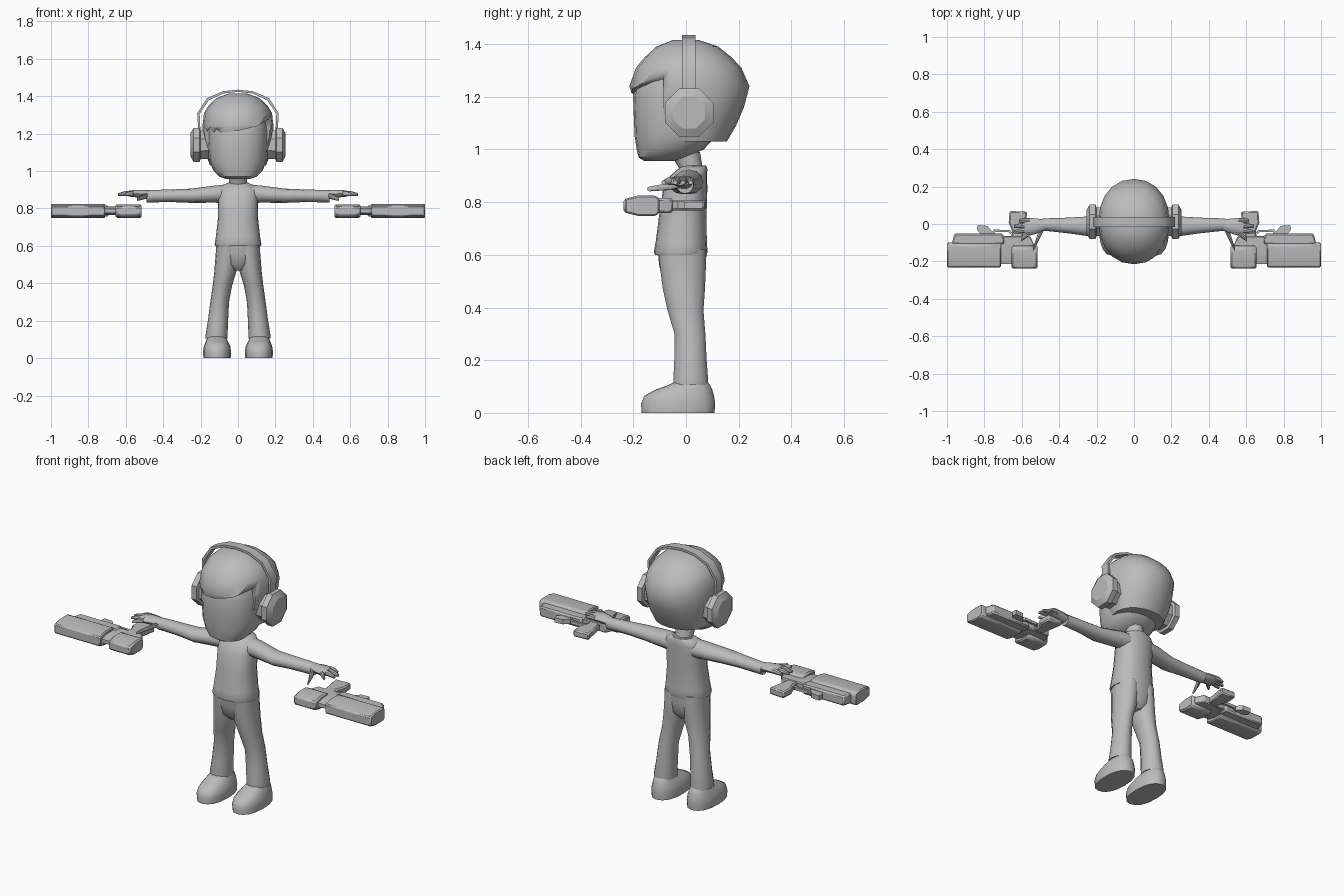
import bpy, bmesh, math
from mathutils import Vector

if "Cube" in bpy.data.objects:
    bpy.data.objects.remove(bpy.data.objects["Cube"])

grey = bpy.data.materials.new("plain grey")
grey.diffuse_color = (0.5, 0.5, 0.5, 1)
grey.use_nodes = True
grey.node_tree.nodes["Principled BSDF"].inputs["Base Color"].default_value = grey.diffuse_color


def finish(name, bm, angle=40, mirror=False, bevel=0):
    bmesh.ops.recalc_face_normals(bm, faces=bm.faces)
    me = bpy.data.meshes.new(name)
    bm.to_mesh(me)
    bm.free()
    ob = bpy.data.objects.new(name, me)
    bpy.context.collection.objects.link(ob)
    me.materials.append(grey)
    if bevel:
        b = ob.modifiers.new("bevel", 'BEVEL')
        b.width = bevel
        b.segments = 1
    if mirror:
        m = ob.modifiers.new("mirror", 'MIRROR')
        m.use_mirror_merge = False
    bpy.ops.object.select_all(action='DESELECT')
    ob.select_set(True)
    bpy.context.view_layer.objects.active = ob
    bpy.ops.object.shade_smooth_by_angle(angle=math.radians(angle))
    return ob


def loft(name, rings, axis='z', n=16, power=2.0, turn=0.0, **kw):
    """Capped skin over rings of (centre, radius_u, radius_v)."""
    bm = bmesh.new()
    loops = []
    for c, ru, rv in rings:
        loop = []
        for i in range(n):
            a = 2 * math.pi * (i + turn) / n
            u = ru * math.copysign(abs(math.cos(a)) ** (2 / power), math.cos(a))
            v = rv * math.copysign(abs(math.sin(a)) ** (2 / power), math.sin(a))
            off = Vector((u, v, 0)) if axis == 'z' else Vector((0, u, v))
            loop.append(bm.verts.new(Vector(c) + off))
        loops.append(loop)
    for a, b in zip(loops, loops[1:]):
        for i in range(n):
            j = (i + 1) % n
            bm.faces.new((a[i], a[j], b[j], b[i]))
    bm.faces.new(loops[0])
    bm.faces.new(loops[-1])
    return finish(name, bm, **kw)


def prism(name, pts, plane, lo, hi, **kw):
    """Extrude a 2D outline along the axis missing from the plane name."""
    place = {'xz': lambda p, d: (p[0], d, p[1]),
             'xy': lambda p, d: (p[0], p[1], d),
             'yz': lambda p, d: (d, p[0], p[1])}[plane]
    bm = bmesh.new()
    a = [bm.verts.new(place(p, lo)) for p in pts]
    b = [bm.verts.new(place(p, hi)) for p in pts]
    bm.faces.new(a)
    bm.faces.new(b)
    for i in range(len(pts)):
        j = (i + 1) % len(pts)
        bm.faces.new((a[i], a[j], b[j], b[i]))
    return finish(name, bm, **kw)


def upright(rows):
    return [((cx, cy, z), rx, ry) for z, cx, rx, cy, ry in rows]


# Head, hair and neck
loft("head", upright([
    (.957, 0, .06, -.10, .06), (.97, 0, .10, -.09, .09), (1.0, 0, .13, -.06, .127),
    (1.05, 0, .152, -.04, .155), (1.12, 0, .16, -.03, .168), (1.2, 0, .163, -.025, .176),
    (1.3, 0, .155, -.01, .165), (1.36, 0, .11, 0, .12)]), n=20, power=2.3)
hair = loft("hair", upright([
    (1.03, 0, .15, .03, .125), (1.09, 0, .172, .025, .165), (1.16, 0, .185, .015, .205),
    (1.24, 0, .19, .013, .228), (1.31, 0, .182, .01, .2), (1.35, 0, .158, .008, .165),
    (1.39, 0, .115, .005, .118), (1.415, 0, .05, 0, .05)]), n=20, power=2.15)
cutter = prism("fringe_cutter", [
    (-.3, .9), (-.3, 1.2), (-.172, 1.2), (-.15, 1.235), (-.13, 1.205), (-.115, 1.225),
    (-.09, 1.205), (0, 1.215), (.1, 1.24), (.17, 1.28), (.3, 1.29), (.3, .9)],
    'xz', -.5, -.085)
cutter.hide_render = True
cutter.hide_set(True)
cut = hair.modifiers.new("fringe", 'BOOLEAN')
cut.operation = 'DIFFERENCE'
cut.object = cutter
cut.solver = 'EXACT'
loft("neck", upright([(.88, 0, .05, .03, .045), (.92, 0, .048, .022, .043),
                      (.99, 0, .05, -.005, .058)]), n=12)

# Headphones
loft("ear_cup", [((x, .012, 1.14), r, r) for x, r in (
    (.15, .08), (.2, .083), (.205, .099), (.237, .099), (.255, .066))],
    axis='x', n=8, turn=.5, mirror=True, angle=30)
outer = [(.212, 1.2), (.218, 1.31), (.165, 1.39), (.08, 1.427)]
inner = [(.2, 1.2), (.205, 1.306), (.156, 1.379), (.077, 1.415)]
flip = lambda pts: [(-x, z) for x, z in reversed(pts)]
prism("headband", outer + [(0, 1.435)] + flip(outer)
      + list(reversed(flip(inner))) + [(0, 1.423)] + list(reversed(inner)),
      'xz', -.015, .037)

# Shirt with collar
loft("shirt", upright([
    (.6, 0, .122, -.02, .098), (.61, 0, .125, -.02, .102), (.65, 0, .118, -.018, .097),
    (.75, 0, .107, -.012, .09), (.85, 0, .108, -.003, .084), (.9, 0, .11, .01, .07),
    (.925, 0, .085, .025, .056), (.937, 0, .052, .03, .047)]), n=20, power=2.3)
loft("collar", upright([(.9, 0, .07, .02, .06), (.925, 0, .066, .025, .056),
                        (.94, 0, .052, .03, .046)]), n=12)

# Sleeved arms
loft("arm", [((x, y, z), ry, rz) for x, y, ry, z, rz in (
    (.06, .012, .055, .877, .05), (.12, .008, .055, .877, .046), (.25, -.012, .052, .868, .038),
    (.35, -.008, .042, .868, .034), (.45, -.004, .035, .866, .033), (.49, -.004, .033, .865, .033))],
    axis='x', n=12, mirror=True)

# Hands
loft("palm", [((x, y, z), ry, rz) for x, y, ry, z, rz in (
    (.47, -.005, .027, .872, .024), (.51, -.01, .038, .877, .024), (.55, -.014, .046, .88, .021),
    (.585, -.018, .045, .879, .016))], axis='x', n=10, mirror=True)
for i, (y0, y1, tip) in enumerate([(.018, .018, .615), (-.006, -.012, .642),
                                   (-.029, -.042, .64), (-.047, -.085, .605)]):
    loft(f"finger_{i + 1}", [((.56, y0, .88), .013, .015),
                             (((.56 + tip) / 2, (y0 + y1) / 2, .88), .014, .014),
                             ((tip, y1, .874), .009, .008)],
         axis='x', n=8, mirror=True)
loft("thumb", [((.485, -.02, .87), .02, .016), ((.515, -.075, .858), .024, .013),
               ((.54, -.138, .85), .01, .009)], axis='x', n=8, mirror=True)

# Trousers
loft("trouser_leg", upright([
    (.105, .115, .058, .018, .068), (.12, .115, .059, .018, .068), (.2, .107, .054, .017, .063),
    (.3, .098, .05, .015, .06), (.39, .083, .052, -.002, .07), (.47, .066, .06, -.008, .082),
    (.56, .057, .062, -.012, .09), (.62, .055, .062, -.015, .093)]), n=14, mirror=True)
loft("hips", upright([(.468, 0, .03, -.008, .05), (.5, 0, .085, -.01, .08),
                      (.56, 0, .114, -.013, .09), (.62, 0, .116, -.015, .094)]),
     n=18, power=2.3)

# Shoes
loft("shoe", upright([
    (0, .112, .073, -.03, .138), (.035, .112, .075, -.03, .141), (.065, .112, .07, -.026, .132),
    (.088, .113, .06, -.008, .108), (.105, .114, .052, .012, .08), (.12, .115, .045, .02, .06)]),
    n=16, power=2.3, mirror=True)


# Hand-held blasters lying on their sides
def hull(top, base, zlo, zhi):
    s, k = .012, top + .05
    return [(top, zlo + s), (top, zhi - s), (k, zhi), (base - .015, zhi), (base, zhi - s),
            (base, zlo + s), (base - .015, zlo), (k, zlo)]


prism("blaster_barrel", hull(-.232, -.1, .748, .825), 'yz', .71, 1.0,
      mirror=True, bevel=.006, angle=30)
prism("blaster_lower_rail", [(.69, -.11), (.7, -.05), (.96, -.05), (.975, -.11)],
      'xy', .758, .815, mirror=True, bevel=.008, angle=30)
prism("blaster_receiver", hull(-.238, -.115, .75, .822), 'yz', .515, .655,
      mirror=True, bevel=.008, angle=30)
prism("blaster_joint", hull(-.215, -.08, .765, .81), 'yz', .645, .72, mirror=True, angle=30)
prism("blaster_frame", [(.53, -.12), (.555, -.065), (.7, -.065), (.7, -.12)],
      'xy', .765, .81, mirror=True, bevel=.005, angle=30)
prism("blaster_grip", [(.595, -.08), (.57, .065), (.665, .07), (.67, .005), (.65, -.04),
                       (.66, -.08)],
      'xy', .768, .807, mirror=True, bevel=.007, angle=30)
prism("trigger_guard", [(.65, -.045), (.665, -.032), (.75, -.03), (.765, -.05), (.75, -.055),
                        (.742, -.042), (.67, -.044), (.66, -.055)],
      'xy', .78, .797, mirror=True, angle=30)
prism("front_sight", [(.745, -.055), (.785, -.01), (.835, -.006), (.84, -.03), (.82, -.055)],
      'xy', .775, .802, mirror=True, angle=30)
